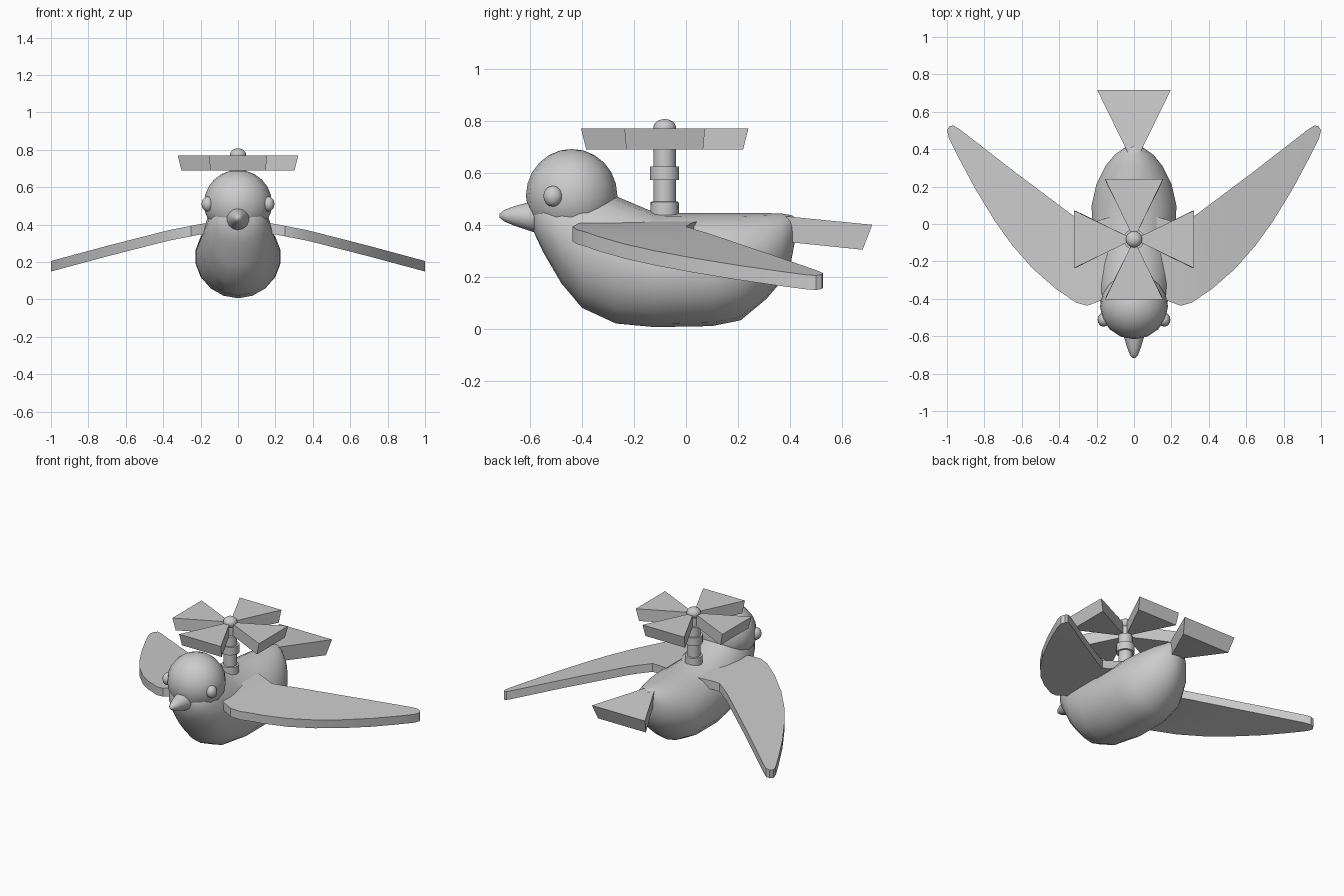
import bpy, bmesh
from math import sin, cos, pi, radians
from mathutils import Matrix, Vector

if "Cube" in bpy.data.objects:
    bpy.data.objects.remove(bpy.data.objects["Cube"])


def finish(name, bm, smooth=None):
    bmesh.ops.recalc_face_normals(bm, faces=bm.faces)
    me = bpy.data.meshes.new(name)
    bm.to_mesh(me)
    bm.free()
    ob = bpy.data.objects.new(name, me)
    bpy.context.collection.objects.link(ob)
    if smooth:
        bpy.ops.object.select_all(action='DESELECT')
        ob.select_set(True)
        bpy.context.view_layer.objects.active = ob
        bpy.ops.object.shade_smooth_by_angle(angle=radians(smooth))
    return ob


def loft(name, rings, smooth):
    bm = bmesh.new()
    vs = [[bm.verts.new(p) for p in r] for r in rings]
    n = len(vs[0])
    for a, b in zip(vs, vs[1:]):
        for i in range(n):
            j = (i + 1) % n
            bm.faces.new((a[i], a[j], b[j], b[i]))
    bm.faces.new(vs[0])
    bm.faces.new(vs[-1])
    return finish(name, bm, smooth)


def ellipse(y, zb, zt, hw, n=18):
    c, h = (zb + zt) / 2, (zt - zb) / 2
    return [(hw * cos(2 * pi * i / n + pi / 2), y, c + h * sin(2 * pi * i / n + pi / 2))
            for i in range(n)]


def ball(name, centre, radii, u=16, v=12):
    bm = bmesh.new()
    bmesh.ops.create_uvsphere(bm, u_segments=u, v_segments=v, radius=1,
                              matrix=Matrix.LocRotScale(Vector(centre), None, Vector(radii)))
    return finish(name, bm, 60)


# body: y, bottom, top, half width
sections = [(-.585, .37, .47, .07), (-.55, .295, .53, .13), (-.48, .175, .57, .165),
            (-.40, .08, .56, .187), (-.27, .02, .51, .207), (-.12, .006, .447, .225),
            (.10, .01, .445, .23), (.21, .032, .445, .205), (.31, .115, .445, .155),
            (.37, .185, .443, .105), (.405, .26, .437, .055), (.418, .33, .43, .02)]
loft("body", [ellipse(*s) for s in sections], 60)

# head, eyes and beak
ball("head", (0, -.44, .512), (.182, .176, .18))
for side, tag in ((1, "left"), (-1, "right")):
    ball("eye_" + tag, (side * .163, -.512, .51), (.032, .037, .04), 12, 8)
beak = [(-.55, .43, .07), (-.60, .432, .056), (-.66, .434, .038), (-.70, .435, .022), (-.717, .435, .008)]
loft("beak", [ellipse(y, z - r, z + r, r, 14) for y, z, r in beak], 60)

# wings: flat outline, cut across the span, then drooped
outline = [(.12, -.38), (.19, -.415), (.25, -.437), (.31, -.42), (.42, -.345), (.54, -.24),
           (.65, -.115), (.74, .01), (.85, .19), (.93, .34), (.99, .46), (1, .50),
           (.987, .523), (.965, .527), (.93, .505), (.64, .28), (.34, .055), (.25, .0), (.12, .04)]
droop = [(.1, .415), (.2, .403), (.37, .37), (.5, .337), (.7, .286), (1, .205)]


def wing_z(x):
    for (a, za), (b, zb) in zip(droop, droop[1:]):
        if x <= b:
            return za + (zb - za) * (x - a) / (b - a)
    return droop[-1][1]


for side, tag in ((1, "left"), (-1, "right")):
    bm = bmesh.new()
    bm.faces.new([bm.verts.new((x, y, 0)) for x, y in outline])
    for x, _ in droop[1:-1]:
        bmesh.ops.bisect_plane(bm, geom=bm.verts[:] + bm.edges[:] + bm.faces[:],
                               plane_co=(x, 0, 0), plane_no=(1, 0, 0))
    ext = bmesh.ops.extrude_face_region(bm, geom=bm.faces[:], use_keep_orig=True)
    low = {g for g in ext["geom"] if isinstance(g, bmesh.types.BMVert)}
    for v in bm.verts:
        v.co.z = wing_z(v.co.x) - (.056 if v in low else 0)
        v.co.x *= side
    finish("wing_" + tag, bm, 35)


# flared wedge pointing along +y, used for tail and rotor blades
def wedge(name, top, bottom, matrix):
    bm = bmesh.new()
    loops = []
    for y0, z0, w0, y1, z1, w1 in (top, bottom):
        pts = [(-w0, y0, z0), (w0, y0, z0), (w1, y1, z1), (-w1, y1, z1)]
        loops.append([bm.verts.new(matrix @ Vector(p)) for p in pts])
    a, b = loops
    bm.faces.new(a)
    bm.faces.new(b)
    for i in range(4):
        j = (i + 1) % 4
        bm.faces.new((a[i], a[j], b[j], b[i]))
    return finish(name, bm)


wedge("tail", (.38, .433, .032, .717, .40, .197), (.38, .335, .025, .68, .304, .178), Matrix())

# rotor blades around the mast
mast_y = -.082
for k in range(4):
    m = Matrix.Translation((0, mast_y, 0)) @ Matrix.Rotation(k * pi / 2, 4, 'Z')
    wedge(f"rotor_blade_{k + 1}", (.03, .77, .014, .322, .77, .155),
          (.03, .69, .012, .302, .69, .148), m)

# mast with collars, plus domed cap
profile = [(.055, .42), (.055, .445), (.054, .488), (.043, .49), (.043, .572), (.056, .572),
           (.056, .625), (.043, .625), (.043, .69), (.03, .692), (.03, .77)]
loft("rotor_mast", [[(r * cos(2 * pi * i / 16), mast_y + r * sin(2 * pi * i / 16), z)
                     for i in range(16)] for r, z in profile], 35)
ball("rotor_cap", (0, mast_y, .772), (.044, .044, .035))
